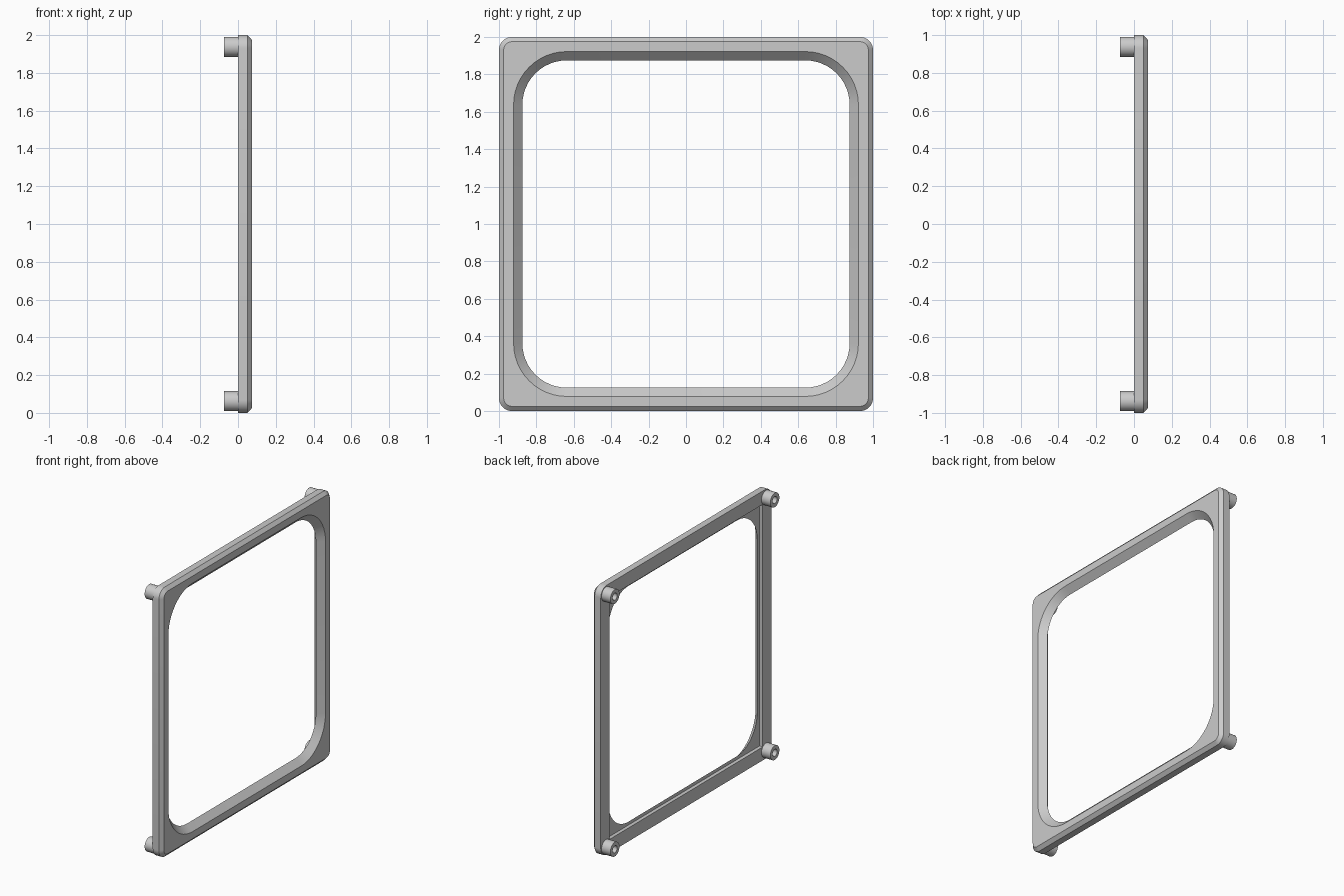
import bpy, bmesh, math

cube = bpy.data.objects.get("Cube")
if cube:
    bpy.data.objects.remove(cube, do_unlink=True)

grey = bpy.data.materials.new("light grey")
grey.use_nodes = True
grey.diffuse_color = (0.6, 0.6, 0.6, 1)
grey.node_tree.nodes["Principled BSDF"].inputs["Base Color"].default_value = (0.6, 0.6, 0.6, 1)


def rounded_square(half, radius, steps):
    """Points (y, z) of a square with rounded corners, around the origin."""
    points = []
    for corner in range(4):
        middle = math.pi / 4 + corner * math.pi / 2
        reach = (half - radius) * math.sqrt(2)
        for i in range(steps + 1):
            angle = (corner + i / steps) * math.pi / 2
            points.append((reach * math.cos(middle) + radius * math.cos(angle),
                           reach * math.sin(middle) + radius * math.sin(angle)))
    return points


def ring_solid(name, sections, centre, steps):
    """Join sections (x, half size, corner radius) into a closed ring along x."""
    bm = bmesh.new()
    loops = [[bm.verts.new((x, y, z)) for y, z in rounded_square(half, radius, steps)]
             for x, half, radius in sections]
    for k, loop in enumerate(loops):
        other = loops[(k + 1) % len(loops)]
        for i in range(len(loop)):
            j = (i + 1) % len(loop)
            bm.faces.new((loop[i], loop[j], other[j], other[i]))
    bmesh.ops.remove_doubles(bm, verts=bm.verts, dist=1e-5)
    bmesh.ops.recalc_face_normals(bm, faces=bm.faces)
    mesh = bpy.data.meshes.new(name)
    bm.to_mesh(mesh)
    bm.free()
    mesh.materials.append(grey)
    obj = bpy.data.objects.new(name, mesh)
    obj.location = centre
    bpy.context.collection.objects.link(obj)
    bpy.ops.object.select_all(action="DESELECT")
    obj.select_set(True)
    bpy.context.view_layer.objects.active = obj
    bpy.ops.object.shade_smooth_by_angle(angle=math.radians(25))
    return obj


# Frame: chamfered outside, sloped opening, shallow recess in the back
ring_solid("frame", [
    (0, 1, 0.07),
    (0.05, 1, 0.07),
    (0.073, 0.975, 0.045),
    (0.073, 0.922, 0.285),
    (0.027, 0.875, 0.238),
    (0.027, 0.9, 0.002),
    (0, 0.9, 0.002),
], (0, 0, 1), 12)

# Hollow mounting pegs behind the four corners
for side, y in (("right", -0.938), ("left", 0.938)):
    for level, z in (("lower", 0.062), ("upper", 1.938)):
        ring_solid(f"{level}_{side}_peg", [
            (0, 0.053, 0.053),
            (-0.073, 0.053, 0.053),
            (-0.073, 0.026, 0.026),
            (0, 0.026, 0.026),
        ], (0, y, z), 8)
